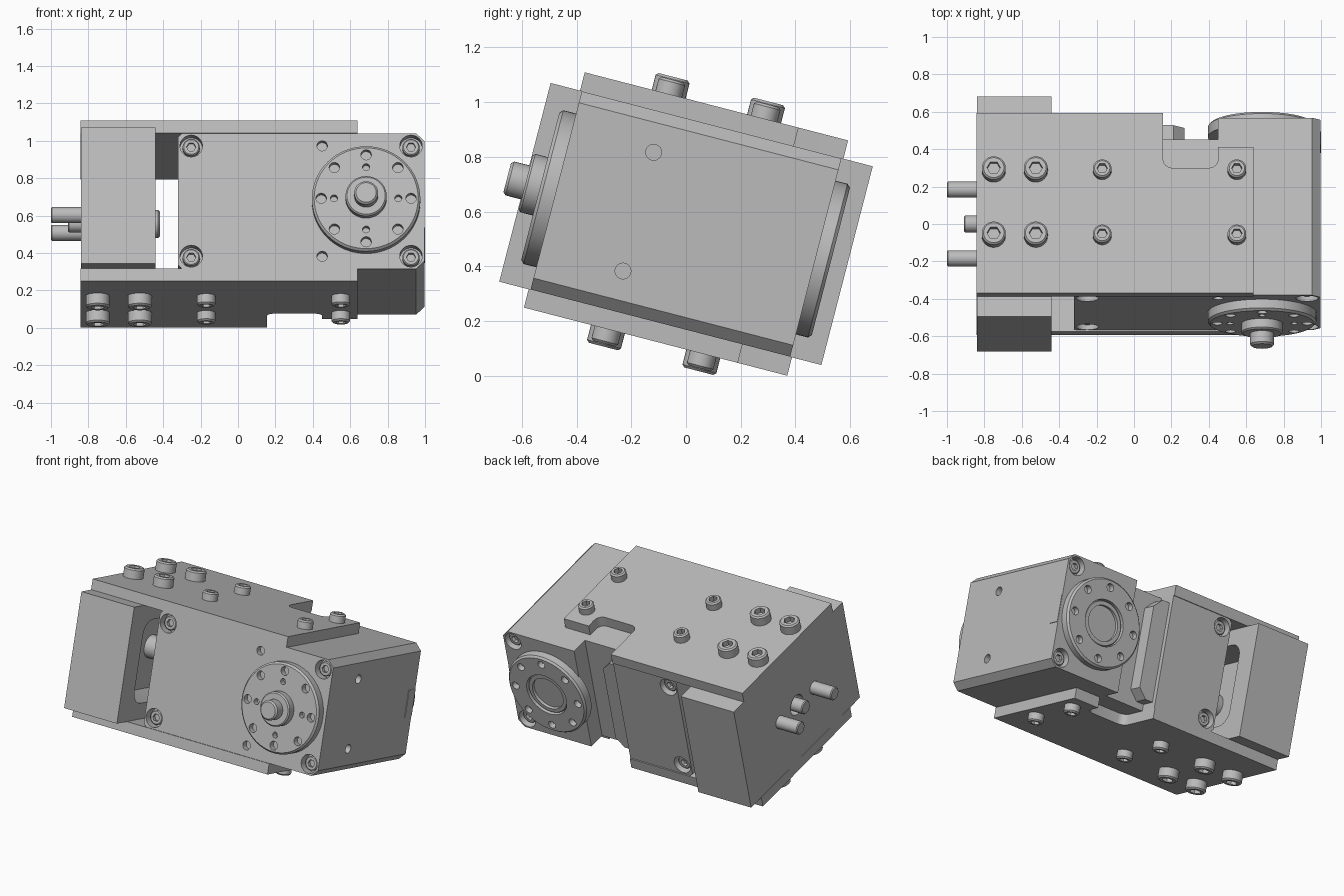
import bpy, bmesh
from math import cos, sin, pi, radians
from mathutils import Matrix

cube = bpy.data.objects.get("Cube")
if cube:
    bpy.data.objects.remove(cube, do_unlink=True)

steel = bpy.data.materials.new("machined grey")
steel.use_nodes = True
grey = (0.5, 0.5, 0.5, 1)
steel.diffuse_color = grey
steel.node_tree.nodes["Principled BSDF"].inputs["Base Color"].default_value = grey
parts = []


# Helpers: outlines, extrusion along an axis, and cutting
def circle(p, q, r, n=32):
    return [(p + r * cos(2 * pi * i / n), q + r * sin(2 * pi * i / n)) for i in range(n)]


def rect(p0, p1, q0, q1):
    return [(p0, q0), (p1, q0), (p1, q1), (p0, q1)]


def clipped(p0, p1, q, c0, c1):
    return [(p0 + c0, -q), (p1 - c1, -q), (p1, c1 - q), (p1, q - c1),
            (p1 - c1, q), (p0 + c0, q), (p0, q - c0), (p0, c0 - q)]


def rounded(p0, p1, q0, q1, r, n=6):
    pts = []
    corners = [(p1 - r, q1 - r), (p0 + r, q1 - r), (p0 + r, q0 + r), (p1 - r, q0 + r)]
    for k, (p, q) in enumerate(corners):
        for i in range(n + 1):
            a = pi / 2 * (k + i / n)
            pts.append((p + r * cos(a), q + r * sin(a)))
    return pts


def prism(name, outlines, axis, a, b, chamfer=0, cutter=False):
    """Extrude outlines along an axis from a to b, chamfering the b end."""
    place = {"x": lambda p, q, t: (t, p, q), "y": lambda p, q, t: (p, t, q),
             "z": lambda p, q, t: (p, q, t)}[axis]
    bm = bmesh.new()
    rims = []
    for pts in outlines:
        low = [bm.verts.new(place(p, q, a)) for p, q in pts]
        top = [bm.verts.new(place(p, q, b)) for p, q in pts]
        bm.faces.new(low)
        rims += list(bm.faces.new(top).edges)
        for i in range(len(pts)):
            j = (i + 1) % len(pts)
            bm.faces.new((low[i], low[j], top[j], top[i]))
    bmesh.ops.recalc_face_normals(bm, faces=bm.faces[:])
    if chamfer:
        bmesh.ops.bevel(bm, geom=rims, offset=chamfer, segments=1, affect="EDGES")
    me = bpy.data.meshes.new(name)
    bm.to_mesh(me)
    bm.free()
    me.materials.append(steel)
    ob = bpy.data.objects.new(name, me)
    bpy.context.collection.objects.link(ob)
    if cutter:
        ob.hide_render = True
    else:
        parts.append(ob)
    return ob


def cut(ob, outlines, axis, a, b):
    tool = prism("cutter", outlines, axis, a, b, cutter=True)
    mod = ob.modifiers.new("cut", "BOOLEAN")
    mod.operation, mod.solver, mod.object = "DIFFERENCE", "EXACT", tool
    bpy.context.view_layer.update()
    dg = bpy.context.evaluated_depsgraph_get()
    me = bpy.data.meshes.new_from_object(ob.evaluated_get(dg))
    ob.modifiers.clear()
    ob.data = me
    bpy.data.objects.remove(tool, do_unlink=True)


def ring(r, size, n, n_sides=20):
    return [circle(CX + r * cos(2 * pi * i / n), r * sin(2 * pi * i / n), size, n_sides)
            for i in range(n)]


CX = 0.685      # output axis
HALF = 0.374    # half height of the housing
DEPTH = 0.49    # half depth of the housing

# Gear housing with a channel across the rear
housing = prism("gear_housing", [clipped(-0.32, 0.996, HALF, 0.02, 0.043)], "y", -DEPTH, DEPTH)
cut(housing, [rect(0.155, 0.45, -0.5, 0.5)], "y", 0.37, 0.6)
corners = [(x, w) for x in (-0.25, 0.925) for w in (-0.304, 0.304)]
for side, name in ((-1, "front"), (1, "rear")):
    cut(housing, [circle(x, w, 0.06) for x, w in corners], "y", side * 0.43, side * 0.6)
    caps = prism(name + "_housing_screws", [circle(x, w, 0.046) for x, w in corners], "y",
                 side * 0.42, side * 0.468, 0.006)
    cut(caps, [circle(x, w, 0.025, 6) for x, w in corners], "y", side * 0.445, side * 0.6)
cut(housing, [circle(0.45, w, 0.028, 20) for w in (-0.305, 0.305)], "y", -0.45, -0.6)
cut(housing, [circle(-0.18, w, 0.029, 20) for w in (-0.224, 0.224)], "x", 0.95, 1.1)
prism("channel_step", [clipped(0.1, 0.27, 0.33, 0.02, 0.06)], "y", 0.36, 0.46)
prism("side_tab", [rect(0.415, 0.488, -0.088, 0.088)], "x", 0.98, 1.0)

# Front output flange, hub and shaft
flange = prism("front_flange", [circle(CX, 0, 0.29, 64)], "y", -0.48, -0.55, 0.012)
cut(flange, ring(0.24, 0.028, 8), "y", -0.51, -0.6)
cut(flange, ring(0.172, 0.019, 4), "y", -0.51, -0.6)
prism("front_hub", [circle(CX, 0, 0.11, 48)], "y", -0.54, -0.605, 0.008)
prism("output_shaft", [circle(CX, 0, 0.064)], "y", -0.6, -0.675, 0.01)

# Rear flange with a stepped bore
rear = prism("rear_flange", [circle(CX, 0, 0.29, 64)], "y", 0.48, 0.547, 0.012)
cut(rear, [circle(CX, 0, 0.15, 48)], "y", 0.515, 0.6)
cut(rear, ring(0.235, 0.026, 8), "y", 0.51, 0.6)
collar = prism("rear_bore_ring", [circle(CX, 0, 0.145, 48)], "y", 0.49, 0.535, 0.005)
cut(collar, [circle(CX, 0, 0.115, 48)], "y", 0.505, 0.6)

# Mounting block with a window on its inner face
block = prism("mounting_block", [rect(-0.608, 0.608, -0.375, 0.375)], "x", -0.84, -0.44)
cut(block, [rounded(-0.46, 0.46, -0.27, 0.27, 0.09)], "x", -0.66, -0.4)
cut(block, [circle(0, 0, 0.068)], "x", -0.9, -0.77)
prism("drive_coupling", [circle(0, 0, 0.075)], "x", -0.7, -0.417, 0.01)
prism("input_shaft", [circle(0, 0, 0.045)], "x", -0.75, -0.91, 0.006)
prism("locating_pins", [circle(u, 0, 0.043) for u in (-0.19, 0.19)], "x", -0.8, -1.0, 0.006)

# Upper and lower plates with their socket screws
for side, name in ((1, "upper"), (-1, "lower")):
    plate = prism(name + "_plate", [rect(-0.842, 0.638, -0.497, 0.497)], "z",
                  side * HALF, side * 0.444)
    cut(plate, [rounded(0.155, 0.45, 0.195, 0.8, 0.05)], "z", side * 0.3, side * 0.5)
    cut(plate, [rect(0.4, 0.8, 0.31, 0.7)], "z", side * 0.3, side * 0.5)
    for size, columns, r, top in (("large", (-0.75, -0.525), 0.064, 0.509),
                                  ("small", (-0.17, 0.55), 0.05, 0.498)):
        spots = [(x, u) for x in columns for u in (-0.18, 0.18)]
        heads = prism(f"{name}_{size}_screws", [circle(x, u, r) for x, u in spots], "z",
                      side * 0.44, side * top, 0.009)
        cut(heads, [circle(x, u, r * 0.56, 6) for x, u in spots], "z",
            side * (top - 0.035), side * 0.6)

# Tilt the whole assembly, then shade curved walls smoothly
tilt = Matrix.Translation((0, 0, 0.555)) @ Matrix.Rotation(radians(-14.5), 4, "X")
bpy.ops.object.select_all(action="DESELECT")
for ob in parts:
    ob.data.transform(tilt)
    ob.select_set(True)
bpy.context.view_layer.objects.active = parts[0]
bpy.ops.object.shade_smooth_by_angle(angle=radians(28))
